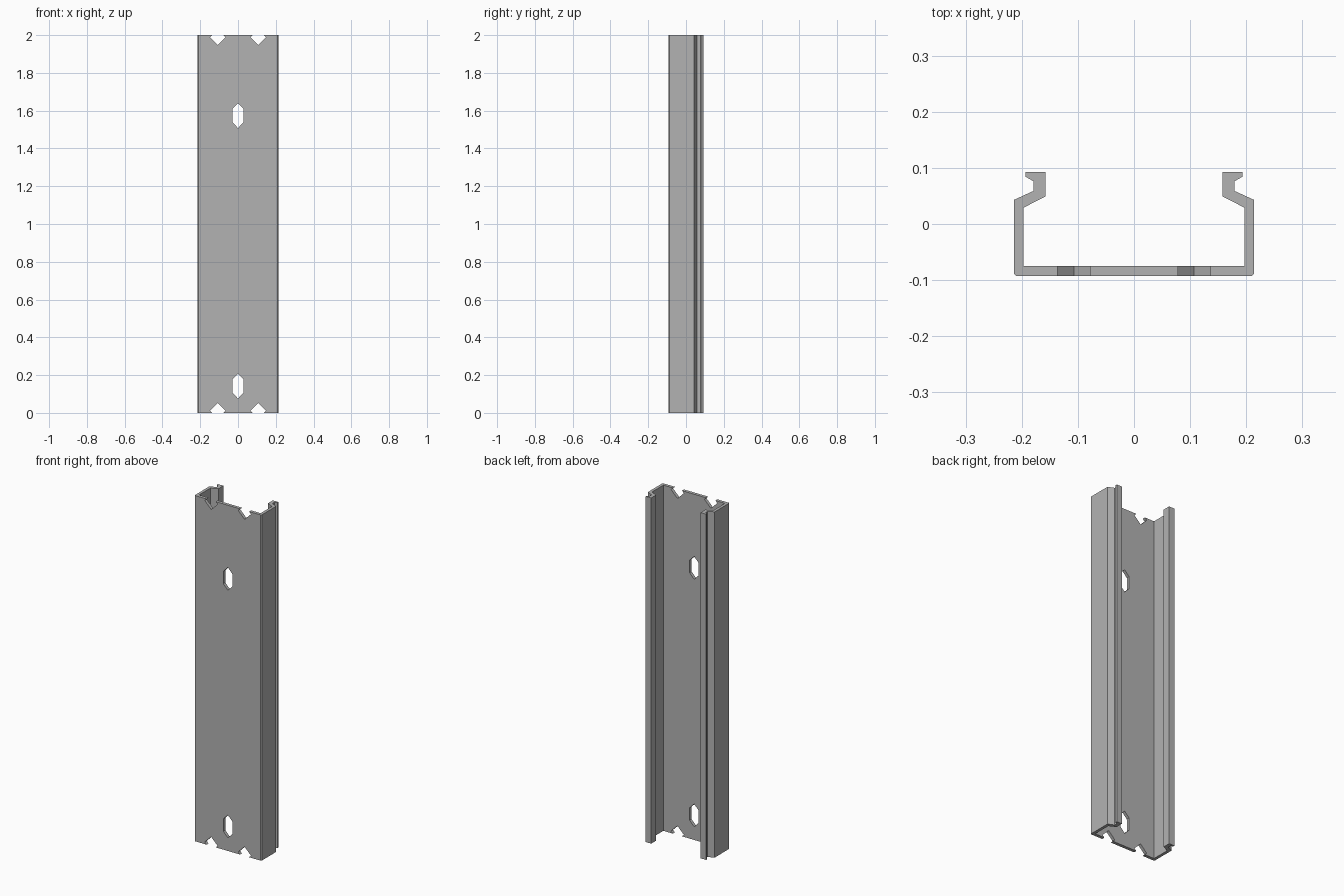
import bpy
import bmesh

if "Cube" in bpy.data.objects:
    bpy.data.objects.remove(bpy.data.objects["Cube"], do_unlink=True)

HEIGHT = 2.0

steel = bpy.data.materials.new("plain grey")
steel.use_nodes = True
GREY = (0.45, 0.45, 0.45, 1)
steel.diffuse_color = GREY
steel.node_tree.nodes["Principled BSDF"].inputs["Base Color"].default_value = GREY


def prism(name, points, direction):
    """Extrude a closed outline along a direction."""
    bm = bmesh.new()
    face = bm.faces.new([bm.verts.new(p) for p in points])
    result = bmesh.ops.extrude_face_region(bm, geom=[face])
    moved = [g for g in result["geom"] if isinstance(g, bmesh.types.BMVert)]
    bmesh.ops.translate(bm, verts=moved, vec=direction)
    bmesh.ops.recalc_face_normals(bm, faces=bm.faces)
    mesh = bpy.data.meshes.new(name)
    bm.to_mesh(mesh)
    bm.free()
    mesh.materials.append(steel)
    obj = bpy.data.objects.new(name, mesh)
    bpy.context.collection.objects.link(obj)
    return obj


# Channel section: outside from the web to the lip, then back along the inside
half = [
    (0.21, -0.0925), (0.214, -0.0885), (0.214, 0.043), (0.179, 0.059),
    (0.179, 0.076), (0.193, 0.084), (0.193, 0.0925), (0.158, 0.0925),
    (0.158, 0.049), (0.197, 0.029), (0.197, -0.0745),
]
section = half + [(-x, y) for x, y in reversed(half)]
channel = prism("channel_rail", [(x, y, 0) for x, y in section], (0, 0, HEIGHT))

# Cutters through the web
slot = [(0, 0.066), (0.029, 0.036), (0.029, -0.036),
        (0, -0.066), (-0.029, -0.036), (-0.029, 0.036)]
R = 0.041
diamond = [(0, R), (R, 0), (0, -R), (-R, 0)]
cuts = [("slot_cutter", slot, 0, z) for z in (0.142, 1.574)]
cuts += [("notch_cutter", diamond, x, z)
         for x in (-0.107, 0.107) for z in (0.012, HEIGHT - 0.012)]

for name, outline, cx, cz in cuts:
    cutter = prism(name, [(cx + x, -0.12, cz + z) for x, z in outline], (0, 0.07, 0))
    cutter.hide_render = True
    cutter.hide_set(True)
    cutter.display_type = 'WIRE'
    mod = channel.modifiers.new(name, 'BOOLEAN')
    mod.operation = 'DIFFERENCE'
    mod.solver = 'EXACT'
    mod.object = cutter
